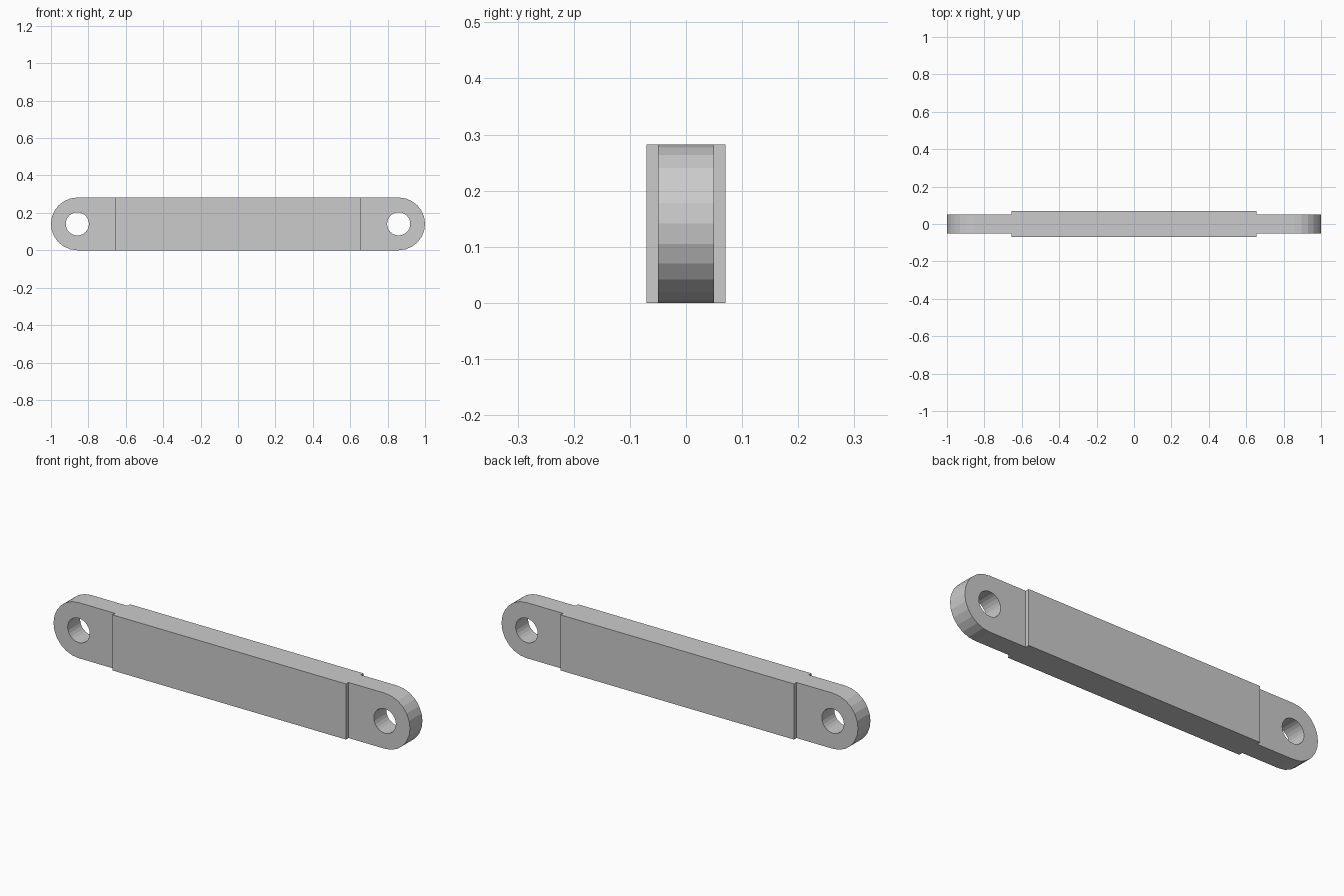
import bpy, bmesh
from math import sin, cos, pi, radians

if "Cube" in bpy.data.objects:
    bpy.data.objects.remove(bpy.data.objects["Cube"])

R = 0.141            # end radius (half the bar height)
CX = 1 - R           # x of the pin holes
HOLE_R = 0.062
BODY_X = 0.655       # half length of the thick middle
BODY_Y, LUG_Y = 0.07, 0.05


def prism(name, outline, y0, y1):
    """Extrude an x-z outline along y."""
    bm = bmesh.new()
    face = bm.faces.new([bm.verts.new((x, y0, z)) for x, z in outline])
    ext = bmesh.ops.extrude_face_region(bm, geom=[face])["geom"]
    bmesh.ops.translate(bm, vec=(0, y1 - y0, 0),
                        verts=[v for v in ext if isinstance(v, bmesh.types.BMVert)])
    bmesh.ops.recalc_face_normals(bm, faces=bm.faces)
    mesh = bpy.data.meshes.new(name)
    bm.to_mesh(mesh)
    bm.free()
    obj = bpy.data.objects.new(name, mesh)
    bpy.context.collection.objects.link(obj)
    return obj


def arc(cx, r, start, end, steps):
    return [(cx + r * cos(a), R + r * sin(a))
            for a in (radians(start + (end - start) * i / steps) for i in range(steps + 1))]


def cut(target, cutter):
    mod = target.modifiers.new("cut", "BOOLEAN")
    mod.operation = "DIFFERENCE"
    mod.solver = "EXACT"
    mod.object = cutter
    bpy.context.view_layer.objects.active = target
    bpy.ops.object.modifier_apply(modifier=mod.name)
    bpy.data.objects.remove(cutter)


# Round-ended bar at full thickness
bar = prism("link_bar", arc(CX, R, -90, 90, 12) + arc(-CX, R, 90, 270, 12), -BODY_Y, BODY_Y)

for sx in (-1, 1):
    # Thin both faces of each end lug
    recess = [(sx * BODY_X, -0.1), (sx * 1.1, -0.1), (sx * 1.1, 0.4), (sx * BODY_X, 0.4)]
    for sy in (-1, 1):
        cut(bar, prism("lug_recess", recess, sy * LUG_Y, sy * 0.15))
    # Pin hole
    cut(bar, prism("pin_hole", arc(sx * CX, HOLE_R, 0, 360, 24)[:-1], -0.2, 0.2))
